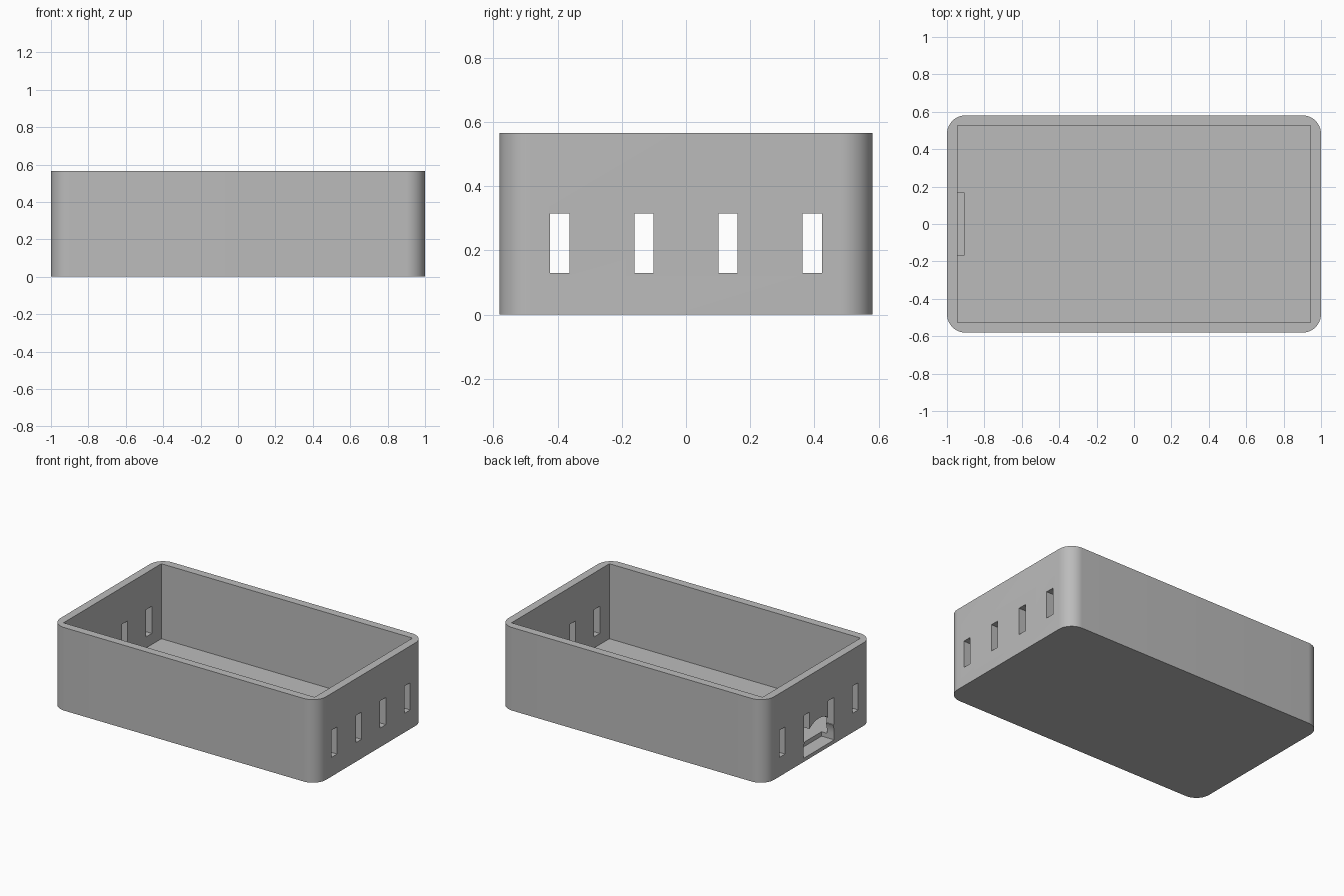
import bpy
import bmesh
from math import cos, sin, pi, radians

if "Cube" in bpy.data.objects:
    bpy.data.objects.remove(bpy.data.objects["Cube"])

HX, HY, HZ = 1.0, 0.581, 0.565      # outer half length, half width, height
WALL, RADIUS = 0.055, 0.1

grey = bpy.data.materials.new("plain grey")
grey.use_nodes = True
colour = (0.5, 0.5, 0.5, 1)
grey.diffuse_color = colour
grey.node_tree.nodes["Principled BSDF"].inputs["Base Color"].default_value = colour


def prism(name, points, offset):
    """Solid made by sweeping a closed outline along an offset."""
    bm = bmesh.new()
    face = bm.faces.new([bm.verts.new(p) for p in points])
    new = bmesh.ops.extrude_face_region(bm, geom=[face])["geom"]
    bmesh.ops.translate(bm, vec=offset,
                        verts=[v for v in new if isinstance(v, bmesh.types.BMVert)])
    bmesh.ops.recalc_face_normals(bm, faces=bm.faces)
    mesh = bpy.data.meshes.new(name)
    bm.to_mesh(mesh)
    bm.free()
    obj = bpy.data.objects.new(name, mesh)
    bpy.context.collection.objects.link(obj)
    mesh.materials.append(grey)
    return obj


def box(name, x0, x1, y0, y1, z0, z1):
    return prism(name, [(x0, y0, z0), (x1, y0, z0), (x1, y1, z0), (x0, y1, z0)],
                 (0, 0, z1 - z0))


def cut(target, cutter):
    mod = target.modifiers.new("cut", "BOOLEAN")
    mod.operation, mod.solver, mod.object = "DIFFERENCE", "EXACT", cutter
    bpy.context.view_layer.objects.active = target
    bpy.ops.object.modifier_apply(modifier=mod.name)
    bpy.data.objects.remove(cutter)


# Rounded outer block
outline = []
for i, (sx, sy) in enumerate([(1, 1), (-1, 1), (-1, -1), (1, -1)]):
    for k in range(17):
        a = (i + k / 16) * pi / 2
        outline.append((sx * (HX - RADIUS) + RADIUS * cos(a),
                        sy * (HY - RADIUS) + RADIUS * sin(a), 0))
tray = prism("open_box", outline, (0, 0, HZ))

# Square-cornered cavity
cut(tray, box("cavity", WALL - HX, HX - WALL, WALL - HY, HY - WALL, WALL, HZ + 0.2))

# Vent slots in both end walls
for side in (-1, 1):
    for k in range(4):
        y = (k - 1.5) * 0.262
        x0, x1 = sorted((side * (HX - 0.08), side * (HX + 0.1)))
        cut(tray, box("slot", x0, x1, y - 0.03, y + 0.03, 0.13, 0.315))

# Arched cable opening, cut slightly into the floor
R, SPRING, SILL = 0.165, 0.07, 0.025
arch = [(-1.1, R * cos(pi * k / 32), SPRING + R * sin(pi * k / 32)) for k in range(33)]
arch += [(-1.1, -R, SILL), (-1.1, R, SILL)]
cut(tray, prism("arch", arch, (0.195, 0, 0)))

# Smooth corners, crisp edges
bpy.ops.object.select_all(action="DESELECT")
tray.select_set(True)
bpy.context.view_layer.objects.active = tray
bpy.ops.object.shade_smooth_by_angle(angle=radians(30))
